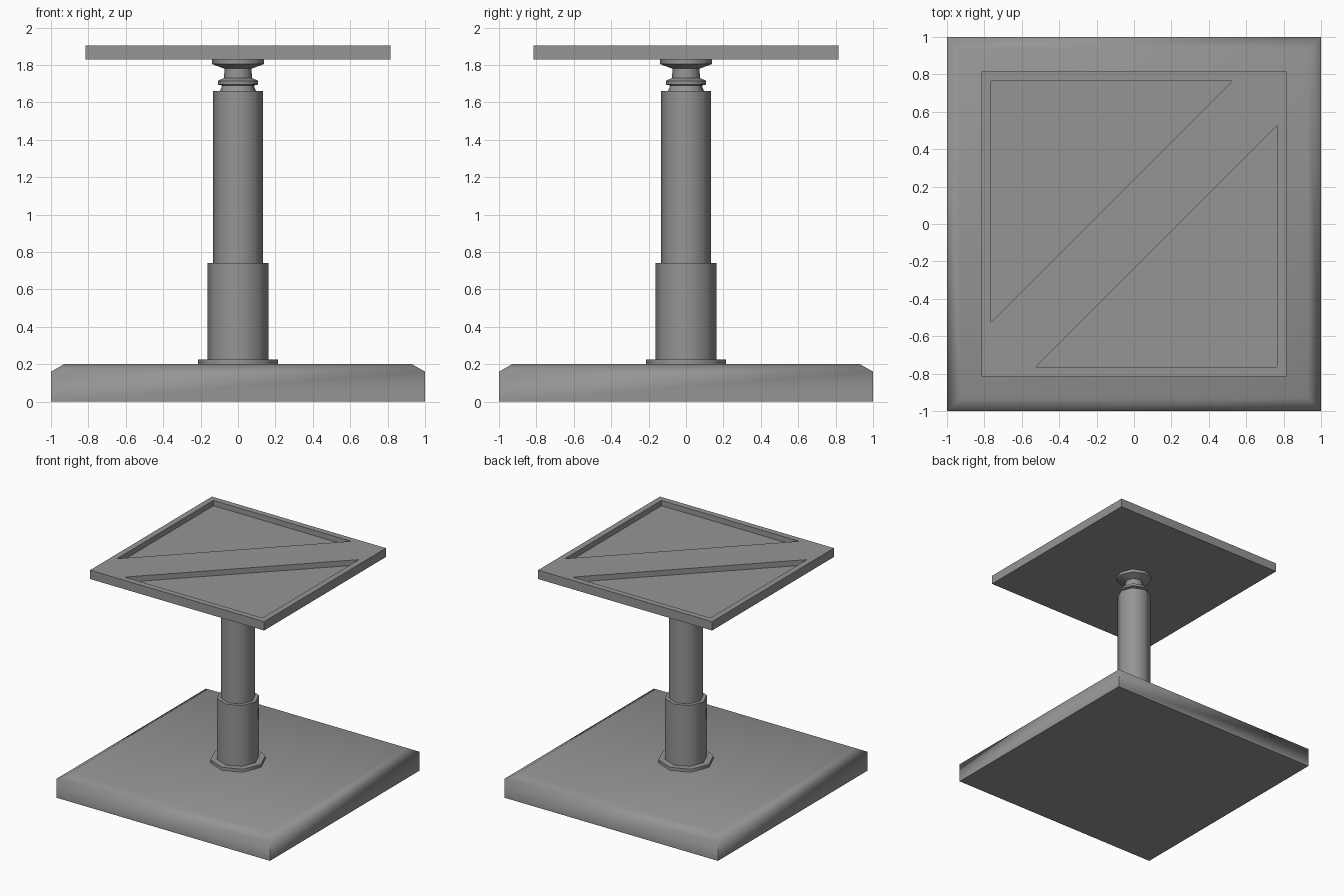
import bpy, bmesh, math

cube = bpy.data.objects.get("Cube")
if cube:
    bpy.data.objects.remove(cube, do_unlink=True)

# One grey for the whole model
GREY = (0.3, 0.3, 0.3, 1)
grey = bpy.data.materials.new("grey")
grey.use_nodes = True
grey.diffuse_color = GREY
grey.node_tree.nodes["Principled BSDF"].inputs["Base Color"].default_value = GREY


def add_object(name, bm, angle):
    """Turn a bmesh into a grey object, smooth below the given angle."""
    bmesh.ops.recalc_face_normals(bm, faces=bm.faces)
    mesh = bpy.data.meshes.new(name)
    bm.to_mesh(mesh)
    bm.free()
    mesh.materials.append(grey)
    obj = bpy.data.objects.new(name, mesh)
    bpy.context.collection.objects.link(obj)
    bpy.ops.object.select_all(action='DESELECT')
    obj.select_set(True)
    bpy.context.view_layer.objects.active = obj
    bpy.ops.object.shade_smooth_by_angle(angle=math.radians(angle))
    return obj


def stack(name, profile, sides, turn, angle):
    """Closed stack of regular rings; profile holds (radius, z) pairs."""
    bm = bmesh.new()
    rings = []
    for r, z in profile:
        ring = []
        for k in range(sides):
            a = turn + math.tau * k / sides
            ring.append(bm.verts.new((r * math.cos(a), r * math.sin(a), z)))
        rings.append(ring)
    for low, high in zip(rings, rings[1:]):
        for k in range(sides):
            n = (k + 1) % sides
            bm.faces.new((low[k], low[n], high[n], high[k]))
    bm.faces.new(rings[0][::-1])
    bm.faces.new(rings[-1])
    return add_object(name, bm, angle)


# Square base with a chamfered top edge
D = math.sqrt(2)
stack("base", [(D, 0), (D, 0.16), (0.93 * D, 0.2)], 4, math.pi / 4, 65)

# Octagonal telescoping post
stack("foot_flange", [(0.215, 0.19), (0.215, 0.225)], 8, 0, 50)
stack("lower_sleeve", [(0.163, 0.2), (0.163, 0.74)], 8, 0, 50)
stack("post", [(0.133, 0.7), (0.133, 1.66)], 8, 0, 50)
stack("neck", [(0.1, 1.65), (0.085, 1.69), (0.108, 1.695), (0.108, 1.715),
               (0.075, 1.73), (0.072, 1.78), (0.14, 1.805), (0.14, 1.835)], 8, 0, 50)

# Square plate with two triangular recesses either side of a diagonal band
S, I, G = 0.815, 0.765, 0.525
BOTTOM, FLOOR, TOP = 1.83, 1.86, 1.905
bm = bmesh.new()


def ring_at(points, z):
    return [bm.verts.new((x, y, z)) for x, y in points]


def walls(low, high):
    for k in range(len(low)):
        n = (k + 1) % len(low)
        bm.faces.new((low[k], low[n], high[n], high[k]))


corners = [(-S, -S), (S, -S), (S, S), (-S, S)]
upper = [(-I, -G), (-I, I), (G, I)]
lower = [(-x, -y) for x, y in upper]
under, rim = ring_at(corners, BOTTOM), ring_at(corners, TOP)
bm.faces.new(under)
walls(under, rim)
a, b, c, d = rim
p, q = ring_at(upper, TOP), ring_at(lower, TOP)
for points, edge in ((upper, p), (lower, q)):
    floor = ring_at(points, FLOOR)
    bm.faces.new(floor)
    walls(floor, edge)
for face in ((a, p[0], p[1], d), (d, p[1], p[2], c), (c, q[0], q[1], b),
             (b, q[1], q[2], a), (a, q[2], q[0], c, p[2], p[0])):
    bm.faces.new(face)
add_object("top_plate", bm, 30)
